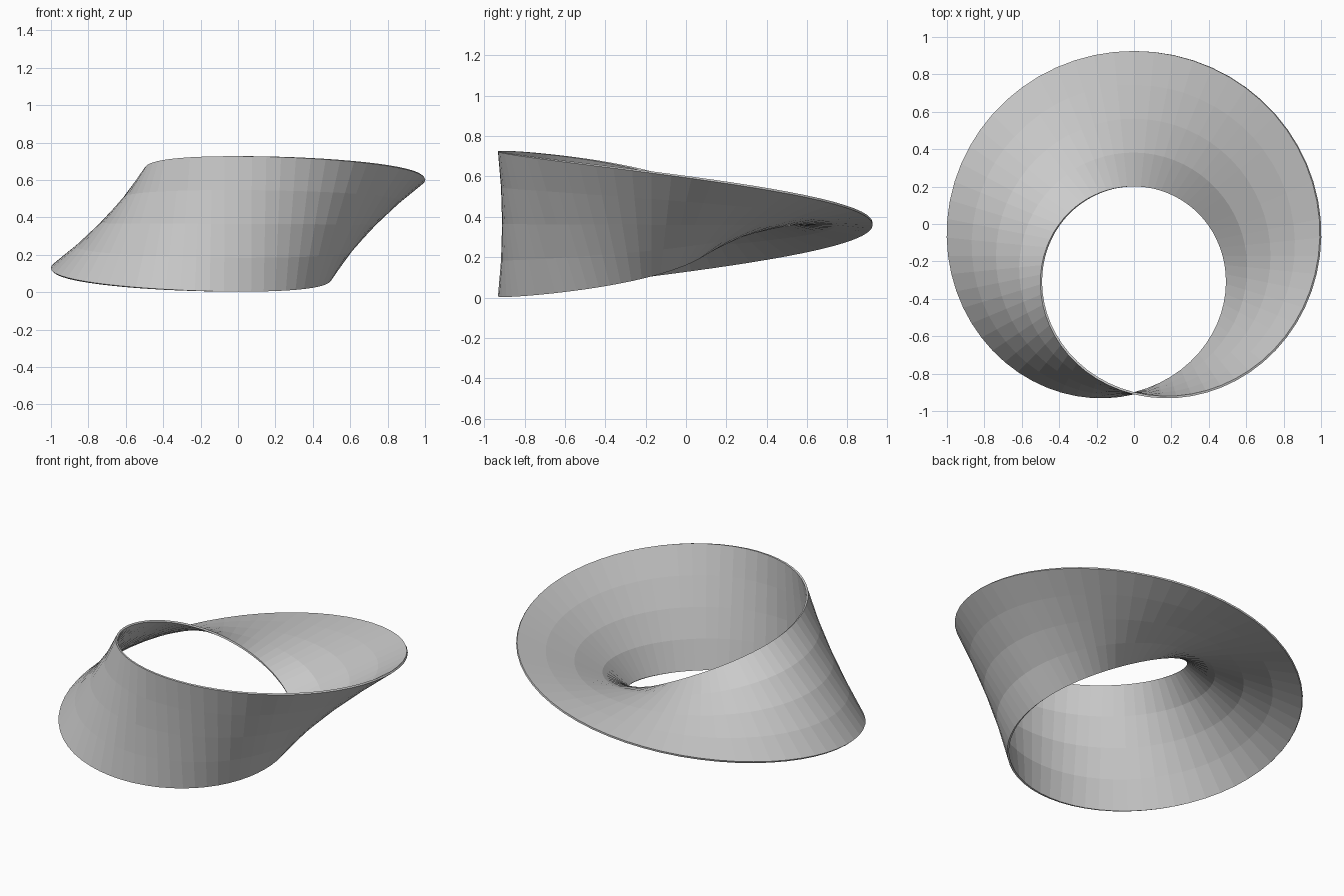
import bpy, bmesh
from math import pi, sin, cos
from mathutils import Vector

if "Cube" in bpy.data.objects:
    bpy.data.objects.remove(bpy.data.objects["Cube"])

RADIUS, HALF_WIDTH, HALF_THICK = 0.734, 0.362, 0.006
CENTRE = Vector((0, -0.171, 0.365))
SEGMENTS, ROWS = 64, 4

# Closed rectangular cross-section: one face of the band, then the other
across = [HALF_WIDTH * (2 * i / ROWS - 1) for i in range(ROWS + 1)]
section = [(u, -HALF_THICK) for u in across] + [(-u, HALF_THICK) for u in across]
n = len(section)

# Sweep the section round a circle while it makes a half turn (flat at the back, upright at the front)
bm = bmesh.new()
rings = []
for s in range(SEGMENTS):
    a = -pi / 2 + 2 * pi * s / SEGMENTS
    tilt = (pi / 2 - a) / 2
    out = Vector((cos(a), sin(a), 0))
    up = Vector((0, 0, 1))
    wide = out * cos(tilt) + up * sin(tilt)
    thick = up * cos(tilt) - out * sin(tilt)
    rings.append([bm.verts.new(CENTRE + out * RADIUS + wide * u + thick * v) for u, v in section])

# Close the loop with the section rotated by half a turn
rings.append(rings[0][n // 2:] + rings[0][:n // 2])
for r0, r1 in zip(rings, rings[1:]):
    for j in range(n):
        k = (j + 1) % n
        bm.faces.new((r0[j], r0[k], r1[k], r1[j]))
bmesh.ops.recalc_face_normals(bm, faces=bm.faces)

mesh = bpy.data.meshes.new("twisted_band")
bm.to_mesh(mesh)
bm.free()
bpy.context.collection.objects.link(bpy.data.objects.new("twisted_band", mesh))
